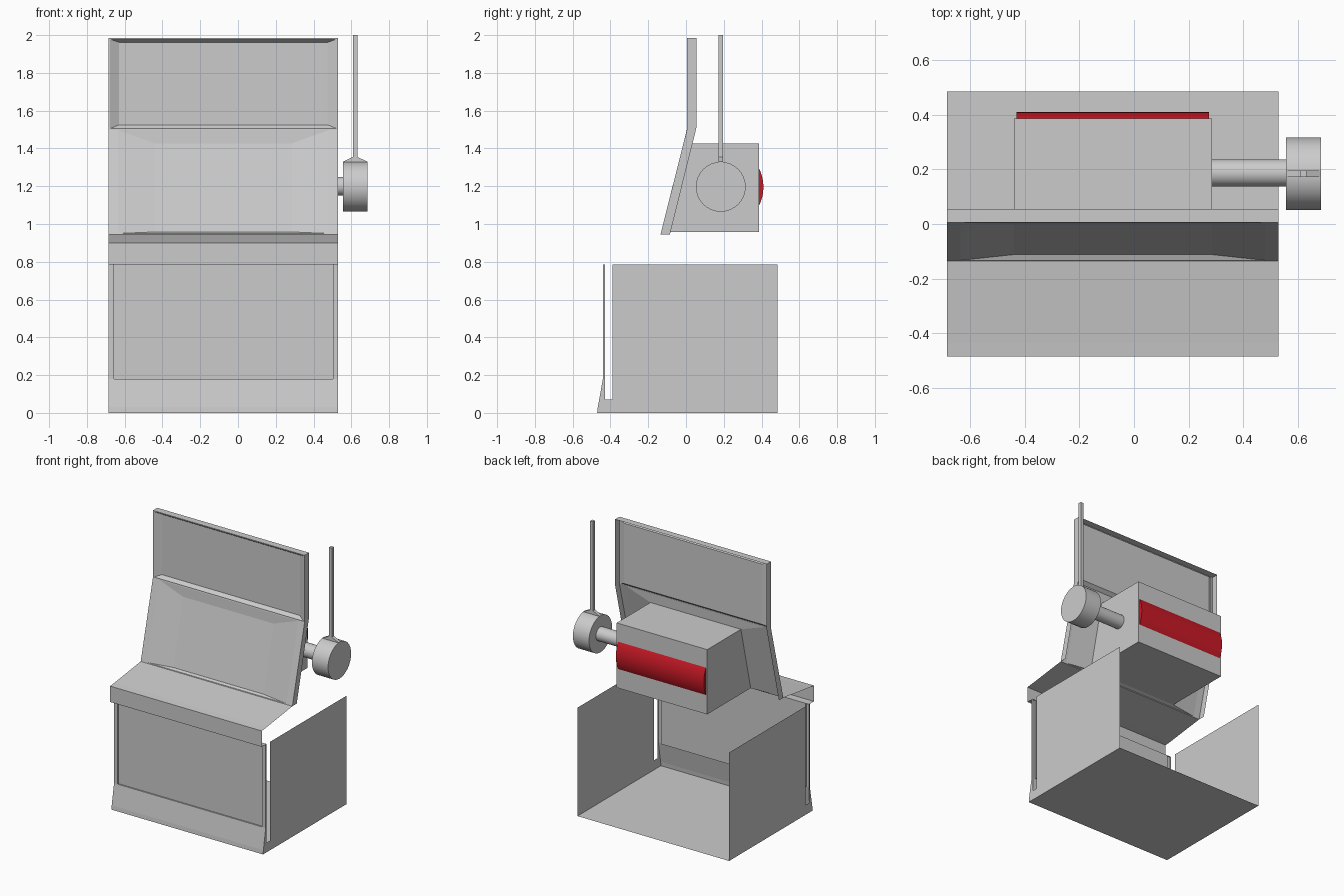
import bpy, bmesh, math
from mathutils import Matrix

if "Cube" in bpy.data.objects:
    bpy.data.objects.remove(bpy.data.objects["Cube"])

L, R = -0.685, 0.53            # cabinet sides
BL, BR = -0.44, 0.285          # reel box sides
AY, AZ = 0.18, 1.197           # handle axis


def make(name, verts, faces, fix=True):
    me = bpy.data.meshes.new(name)
    me.from_pydata(verts, [], faces)
    if fix:
        bm = bmesh.new()
        bm.from_mesh(me)
        bmesh.ops.remove_doubles(bm, verts=bm.verts, dist=1e-5)
        bmesh.ops.recalc_face_normals(bm, faces=bm.faces)
        bm.to_mesh(me)
        bm.free()
    ob = bpy.data.objects.new(name, me)
    bpy.context.collection.objects.link(ob)
    return ob


def sheet(name, profile, x0=L, x1=R):
    """Open sheet: a (y, z) profile swept across x."""
    n = len(profile)
    verts = [(x, y, z) for x in (x0, x1) for y, z in profile]
    return make(name, verts, [(i, n + i, n + i + 1, i + 1) for i in range(n - 1)], False)


def side(name, profile, x):
    """Flat side plate from a closed (y, z) outline."""
    return make(name, [(x, y, z) for y, z in profile], [tuple(range(len(profile)))], False)


def rings(name, loops, cap=True):
    """Nested rectangles (x0, x1, (y, z) bottom, (y, z) top) bridged together."""
    verts, faces = [], []
    for x0, x1, (yb, zb), (yt, zt) in loops:
        verts += [(x0, yb, zb), (x1, yb, zb), (x1, yt, zt), (x0, yt, zt)]
    for k in range(len(loops) - 1):
        a = 4 * k
        for i in range(4):
            j = (i + 1) % 4
            faces.append((a + i, a + j, a + 4 + j, a + 4 + i))
    if cap:
        a = 4 * (len(loops) - 1)
        faces.append((a, a + 1, a + 2, a + 3))
    return make(name, verts, faces, False)


def cylinder(name, r, x0, x1, y, z, seg=32):
    me = bpy.data.meshes.new(name)
    bm = bmesh.new()
    m = Matrix.Translation(((x0 + x1) / 2, y, z)) @ Matrix.Rotation(math.pi / 2, 4, 'Y')
    bmesh.ops.create_cone(bm, cap_ends=True, segments=seg, radius1=r, radius2=r,
                          depth=x1 - x0, matrix=m)
    bm.to_mesh(me)
    bm.free()
    ob = bpy.data.objects.new(name, me)
    bpy.context.collection.objects.link(ob)
    bpy.ops.object.select_all(action='DESELECT')
    ob.select_set(True)
    bpy.context.view_layer.objects.active = ob
    bpy.ops.object.shade_smooth_by_angle(angle=math.radians(30))
    return ob


# Lower cabinet: side plates with the slot behind the front frame, floor, kick plate
lower_side = [(-0.47, 0), (0.485, 0), (0.485, 0.785), (-0.388, 0.785), (-0.388, 0.07),
              (-0.428, 0.07), (-0.428, 0.785), (-0.44, 0.785), (-0.44, 0.18), (-0.467, 0.03)]
for tag, x in (("left", L), ("right", R)):
    side("cabinet_side_" + tag, lower_side, x)
sheet("cabinet_floor", [(0.485, 0), (-0.47, 0)])
sheet("kick_plate", [(-0.47, 0), (-0.467, 0.03), (-0.44, 0.18)])

# Front door: posts and recessed panel
rings("front_door", [(L, R, (-0.44, 0.18), (-0.44, 0.785)),
                     (L + 0.028, R - 0.028, (-0.44, 0.18), (-0.44, 0.785)),
                     (L + 0.028, R - 0.028, (-0.43, 0.18), (-0.43, 0.785))])

# Ledge and sloping button deck
sheet("button_deck", [(-0.43, 0.785), (-0.485, 0.785), (-0.485, 0.9),
                      (-0.435, 0.905), (-0.135, 0.945)])

# Upper frame: bent side plates and top strip
upper_side = [(-0.135, 0.945), (-0.085, 0.945), (0.055, 1.51), (0.055, 1.985),
              (0.005, 1.985), (0.005, 1.5)]
for tag, x in (("left", L), ("right", R)):
    side("upper_side_" + tag, upper_side, x)
sheet("upper_top", [(0.005, 1.985), (0.055, 1.985)])

# Recessed sign panel on top
rings("sign_panel", [(L, R, (0.005, 1.5), (0.005, 1.985)),
                     (L + 0.008, R - 0.008, (0.005, 1.505), (0.005, 1.978)),
                     (L + 0.055, R - 0.055, (0.03, 1.525), (0.03, 1.962))])

# Funnel-shaped screen surround with window
rings("screen_surround", [(L, R, (-0.135, 0.945), (0.005, 1.5)),
                          (L + 0.05, R - 0.05, (-0.133, 0.95), (0.004, 1.497)),
                          (BL, BR, (-0.112, 0.958), (0.0, 1.427))])

# Reel box behind the window
rings("reel_box", [(BL, BR, (-0.112, 0.958), (0.0, 1.427)),
                   (BL, BR, (0.386, 0.958), (0.386, 1.427))])

# Red reel drum showing through the back of the box
red = bpy.data.materials.new("reel_red")
red.diffuse_color = (0.6, 0.01, 0.02, 1)
red.use_nodes = True
red.node_tree.nodes["Principled BSDF"].inputs["Base Color"].default_value = red.diffuse_color
drum = cylinder("reel_drum", 0.22, BL + 0.01, BR - 0.01, 0.19, 1.195, 48)
drum.data.materials.append(red)

# Pull handle: shaft, hub, wedge and lever
cylinder("handle_shaft", 0.05, BR, 0.556, 0.187, 1.2)
cylinder("handle_hub", 0.132, 0.556, 0.685, AY + 0.004, AZ)
wy, cx, t = AY + 0.004, 0.62, 0.012
lever = [(0.556, 1.32), (0.685, 1.32), (0.685, 1.33), (cx + t, 1.355), (cx + t, 2.0),
         (cx - t, 2.0), (cx - t, 1.355), (0.556, 1.33)]
n = len(lever)
make("handle_lever", [(x, wy + s * t, z) for s in (-1, 1) for x, z in lever],
     [tuple(range(n)), tuple(range(n, 2 * n))] +
     [(i, (i + 1) % n, n + (i + 1) % n, n + i) for i in range(n)])
